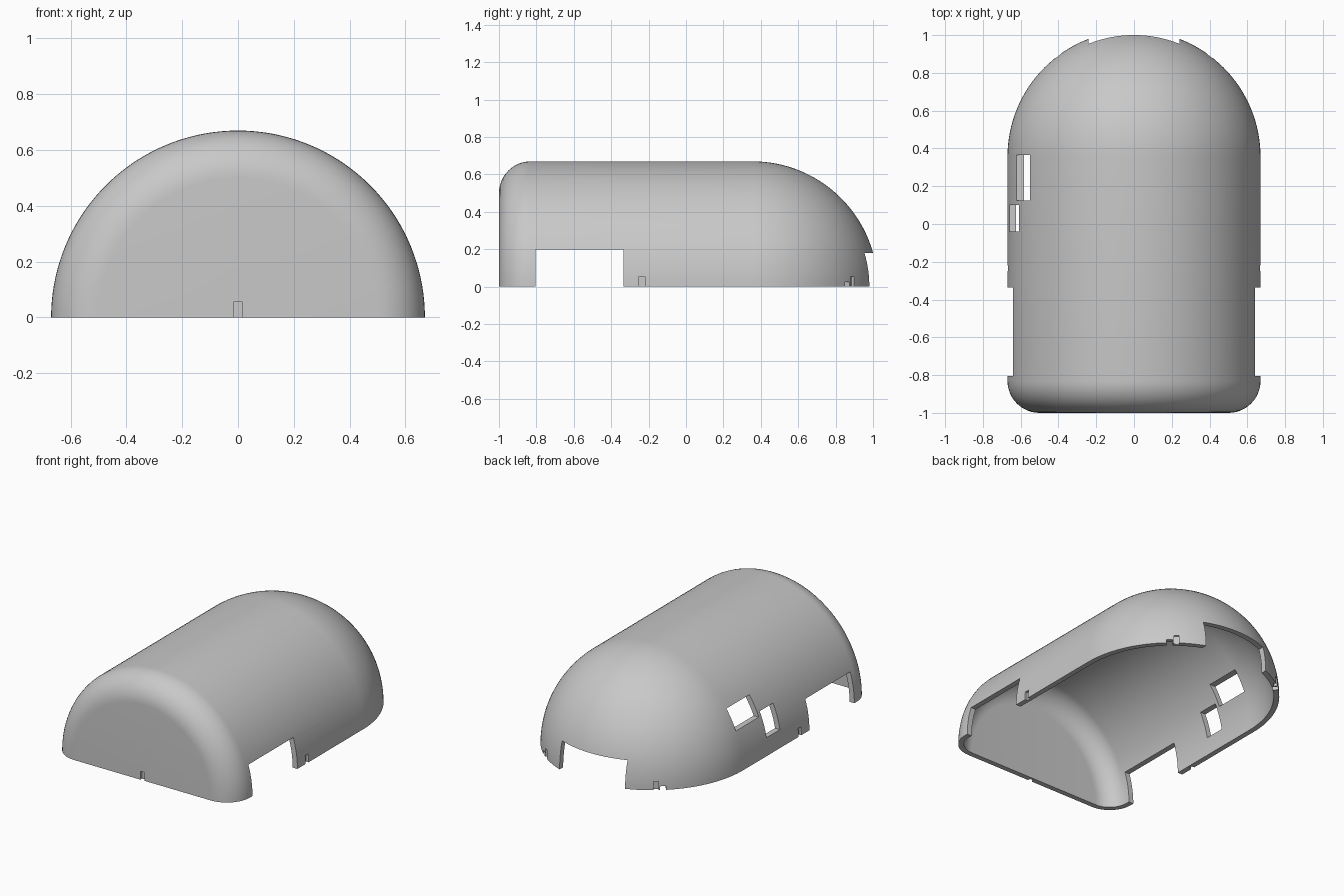
import bpy, bmesh, math
from mathutils import Matrix, Vector

if "Cube" in bpy.data.objects:
    bpy.data.objects.remove(bpy.data.objects["Cube"])

R, WALL, FILLET = 0.67, 0.035, 0.17
FRONT, DOME_Y = -1.0, 0.355
STEPS = 72

grey = bpy.data.materials.new("light_grey")
grey.diffuse_color = (0.58, 0.58, 0.58, 1)
grey.use_nodes = True
grey.node_tree.nodes["Principled BSDF"].inputs["Base Color"].default_value = grey.diffuse_color


def profile(offset):
    """(radius, y) points from the flat front, round the fillet, to the dome tip."""
    pts = [(0, FRONT + offset)]
    for i in range(13):
        a = math.pi / 2 * i / 12
        f = FILLET - offset
        pts.append((R - FILLET + f * math.sin(a), FRONT + FILLET - f * math.cos(a)))
    for i in range(33):
        a = math.pi / 2 * i / 32
        pts.append(((R - offset) * math.cos(a), DOME_Y + (R - offset) * math.sin(a)))
    return pts


# Hollow shell: half-turn sweep of outer and inner profiles, closed along the rim
bm = bmesh.new()
skins = []
for offset in (0, WALL):
    pts = profile(offset)
    rows = []
    for s in range(STEPS + 1):
        a = math.pi * s / STEPS
        rows.append([bm.verts.new((r * math.cos(a), y, max(0, r * math.sin(a))))
                     for r, y in pts])
    for a, b in zip(rows, rows[1:]):
        for i in range(len(pts) - 1):
            bm.faces.new((a[i], a[i + 1], b[i + 1], b[i]))
    skins.append(rows)
for end in (0, STEPS):
    o, n = skins[0][end], skins[1][end]
    for i in range(len(o) - 1):
        bm.faces.new((o[i], o[i + 1], n[i + 1], n[i]))
bmesh.ops.remove_doubles(bm, verts=bm.verts, dist=1e-5)
bmesh.ops.recalc_face_normals(bm, faces=bm.faces)
mesh = bpy.data.meshes.new("shell")
bm.to_mesh(mesh)
bm.free()
shell = bpy.data.objects.new("shell", mesh)
bpy.context.collection.objects.link(shell)
mesh.materials.append(grey)
bpy.context.view_layer.objects.active = shell
shell.select_set(True)


def cut(lo, hi, matrix=Matrix()):
    """Subtract a box, given by two corners and a placement, from the shell."""
    lo, hi = Vector(lo), Vector(hi)
    b = bmesh.new()
    bmesh.ops.create_cube(b, size=1, matrix=matrix @ Matrix.Translation((lo + hi) / 2)
                          @ Matrix.Diagonal((*(hi - lo), 1)))
    m = bpy.data.meshes.new("cutter")
    b.to_mesh(m)
    b.free()
    cutter = bpy.data.objects.new("cutter", m)
    cutter.hide_render = True
    bpy.context.collection.objects.link(cutter)
    mod = shell.modifiers.new("cut", 'BOOLEAN')
    mod.operation, mod.solver, mod.object = 'DIFFERENCE', 'EXACT', cutter
    bpy.ops.object.modifier_apply(modifier=mod.name)
    bpy.data.objects.remove(cutter)
    bpy.data.meshes.remove(m)


# Side openings and rear doorway
cut((-1, -0.805, -0.1), (1, -0.335, 0.2))
cut((-0.24, 0.7, -0.1), (0.24, 1.3, 0.18))

# Two windows on the left wall
cut((-0.9, 0.125, 0.25), (-0.4, 0.365, 0.38))
cut((-0.9, -0.04, 0.115), (-0.4, 0.10, 0.277))

# Shallow rim recesses: front, both sides and both rear corners
cut((-0.016, -1.1, -0.1), (0.016, -0.982, 0.055))
for side in (-1, 1):
    cut((side * 0.76 - 0.108, -0.25, -0.1), (side * 0.76 + 0.108, -0.22, 0.055))
    corner = 53 if side > 0 else 127
    turn = Matrix.Translation((0, DOME_Y, 0)) @ Matrix.Rotation(math.radians(corner), 4, 'Z')
    cut((R - 0.018, -0.016, -0.1), (R + 0.1, 0.016, 0.055), turn)
    # Small through-slot beside each rear recess
    corner = 49.3 if side > 0 else 130.7
    turn = Matrix.Translation((0, DOME_Y, 0)) @ Matrix.Rotation(math.radians(corner), 4, 'Z')
    cut((R - 0.1, -0.018, -0.1), (R + 0.1, 0.018, 0.025), turn)

bpy.ops.object.shade_smooth_by_angle(angle=math.radians(30))
